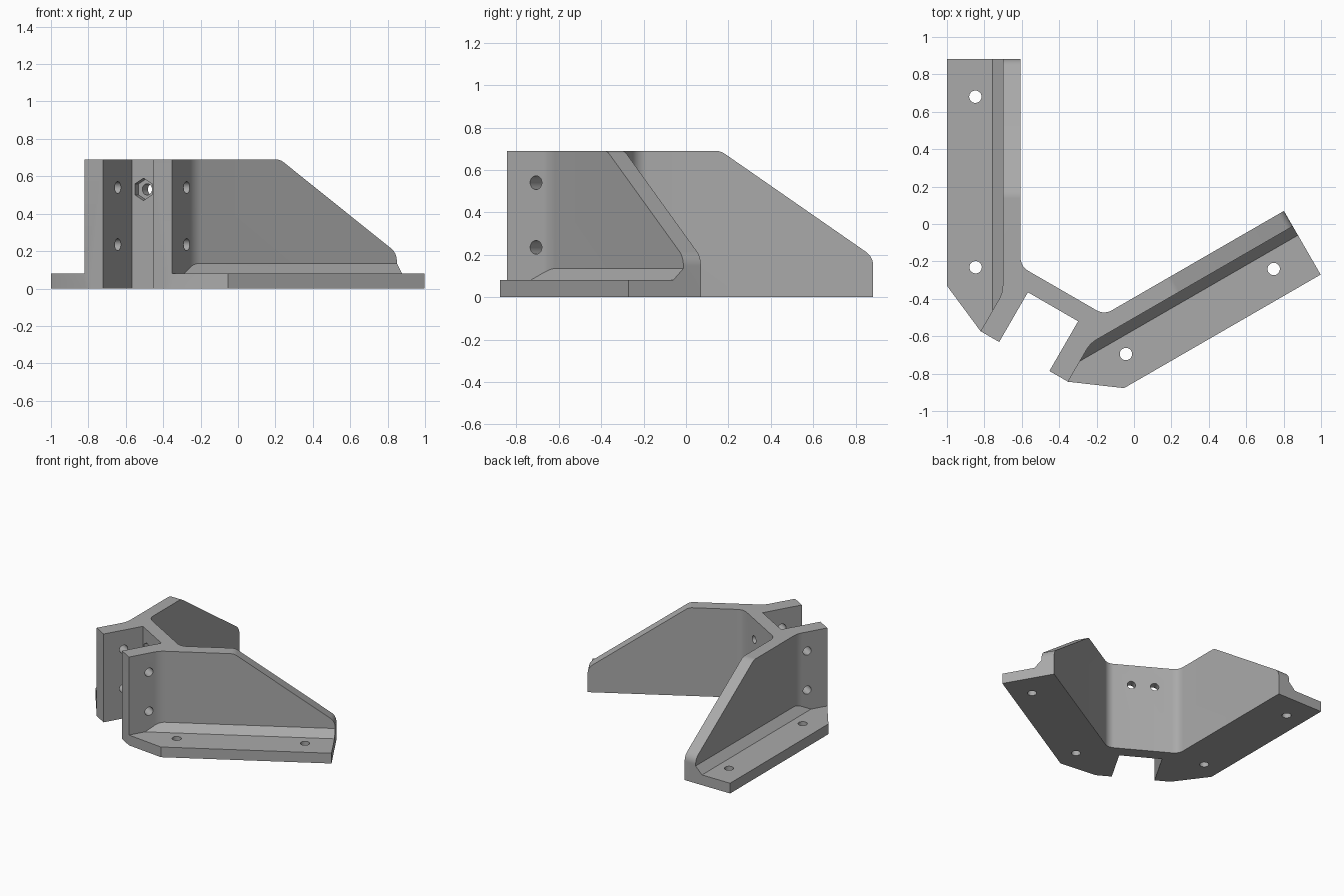
import bpy, bmesh, math
from mathutils import Vector, Matrix

if "Cube" in bpy.data.objects:
    bpy.data.objects.remove(bpy.data.objects["Cube"])

grey = bpy.data.materials.new("plain_grey")
grey.use_nodes = True
colour = (0.4, 0.4, 0.4, 1)
grey.diffuse_color = colour
grey.node_tree.nodes["Principled BSDF"].inputs["Base Color"].default_value = colour

# Half-bracket plan: wing direction, outward normal and inner end corner
ALONG = Vector((0.5, math.sqrt(0.75)))
OUT = Vector((math.sqrt(0.75), -0.5))
END = Vector((0.813, 1.061))
HEIGHT, FLANGE, THICK = 0.69, 0.08, 0.095


def plan(s, o):
    """Plan point at distance s along the wing and o outward from its inner face."""
    return END + ALONG * s + OUT * o


def fillet(prev, corner, nxt, radius, steps=8):
    """Points of an arc that rounds a corner."""
    prev, corner, nxt = Vector(prev), Vector(corner), Vector(nxt)
    a, b = (prev - corner).normalized(), (nxt - corner).normalized()
    half = a.angle(b) / 2
    centre = corner + (a + b).normalized() * radius / math.sin(half)
    start = corner + a * radius / math.tan(half) - centre
    turn = math.pi - 2 * half
    if a.x * b.y - a.y * b.x > 0:
        turn = -turn
    return [centre + Matrix.Rotation(turn * i / steps, 2) @ start for i in range(steps + 1)]


def prism(name, points, sweep):
    """Solid made by sweeping a flat polygon of 3D points."""
    bm = bmesh.new()
    face = bm.faces.new([bm.verts.new(p) for p in points])
    top = bmesh.ops.extrude_face_region(bm, geom=[face])["geom"]
    verts = [v for v in top if isinstance(v, bmesh.types.BMVert)]
    bmesh.ops.translate(bm, verts=verts, vec=Vector(sweep))
    bmesh.ops.recalc_face_normals(bm, faces=bm.faces)
    mesh = bpy.data.meshes.new(name)
    bm.to_mesh(mesh)
    bm.free()
    mesh.materials.append(grey)
    obj = bpy.data.objects.new(name, mesh)
    bpy.context.collection.objects.link(obj)
    return obj


def rod(name, centre, axis, radius, length, sides=32):
    """Round or hexagonal cutter centred on a point."""
    axis = Vector(axis)
    up = Vector((0, 0, 1)) if abs(axis.z) < 0.5 else Vector((0, 1, 0))
    side = axis.cross(up)
    base = Vector(centre) - axis * length / 2
    ring = [base + radius * (up * math.cos(t) + side * math.sin(t))
            for t in (math.tau * i / sides for i in range(sides))]
    return prism(name, ring, axis * length)


def apply(obj, mod):
    with bpy.context.temp_override(object=obj, active_object=obj):
        bpy.ops.object.modifier_apply(modifier=mod.name)


def combine(body, tool, operation):
    mod = body.modifiers.new(operation, 'BOOLEAN')
    mod.operation, mod.solver, mod.object = operation, 'EXACT', tool
    bpy.context.view_layer.update()
    apply(body, mod)
    bpy.data.objects.remove(tool)


# Upright wall: half of the web, the front tab and the angled wing
tab_in, tab_out, tab_front, web_back, seam = 0.155, 0.27, -0.307, 0.1, -0.05
outer_end = plan(0, THICK)
bend = plan((tab_out - outer_end.x) / ALONG.x, THICK)
inner = plan((web_back - END.y) / ALONG.y, 0)
outline = [(seam, 0), (tab_in, 0), (tab_in, tab_front), (tab_out, tab_front)]
outline += fillet((tab_out, tab_front), bend, outer_end, 0.15)
outline += [outer_end, END]
outline += fillet(END, inner, (seam, web_back), 0.08)
outline += [(seam, web_back)]
bracket = prism("corner_bracket", [(p[0], p[1], 0) for p in outline], (0, 0, HEIGHT))

# Sloping top of the wing, rounded at both ends
high, low = (-0.72, HEIGHT), (0, 0.19)
slope = fillet((-1, HEIGHT), high, low, 0.08) + fillet(high, low, (0, 0), 0.08)
slope += [Vector((0.2, slope[-1].y)), Vector((0.2, 0.9)), Vector((slope[0].x, 0.9))]
profile = [(*plan(p.x, -0.1), p.y) for p in slope]
combine(bracket, prism("slope_cutter", profile, (*OUT * 0.5, 0)), 'DIFFERENCE')

# Base flange beside the wing
flange = [(tab_out - 0.05, tab_front), (tab_out, tab_front), plan(-1.214, 0.393),
          plan(0, 0.393), plan(0, 0.05), plan(-1.25, 0.05)]
combine(bracket, prism("flange", [(p[0], p[1], 0) for p in flange], (0, 0, FLANGE)), 'UNION')

# Sloped strip between flange and wall
strip = [(-0.03, 0.135), (0, 0.135), (0.055, FLANGE), (0.055, 0.04), (-0.03, 0.04)]
section = [(*plan(0, THICK + o), z) for o, z in strip]
combine(bracket, prism("strip", section, (*ALONG * -1.38, 0)), 'UNION')

# Screw holes in flange, tab and web, with a hexagonal nut pocket
X, Y, Z = (1, 0, 0), (0, 1, 0), (0, 0, 1)
cutters = [rod("flange_hole", (u, n, 0.04), Z, 0.033, 0.2)
           for u, n in ((0.921, 0.765), (0.464, -0.024))]
cutters += [rod("tab_hole", (0.21, -0.15, z), X, 0.032, 0.2) for z in (0.235, 0.54)]
cutters += [rod("web_hole", (0.084, 0.05, 0.53), Y, 0.03, 0.2),
            rod("nut_pocket", (0.084, 0, 0.53), Y, 0.06, 0.08, 6)]
for cutter in cutters:
    combine(bracket, cutter, 'DIFFERENCE')

# Mirror the half across the middle of the web, then turn it into place
mirror = bracket.modifiers.new("mirror", 'MIRROR')
mirror.use_bisect_axis[0] = True
apply(bracket, mirror)
bracket.rotation_euler.z = -math.radians(30)
bracket.location = (-0.433, -0.4425, 0)

bpy.ops.object.select_all(action='DESELECT')
bracket.select_set(True)
bpy.context.view_layer.objects.active = bracket
bpy.ops.object.shade_smooth_by_angle(angle=math.radians(25))
